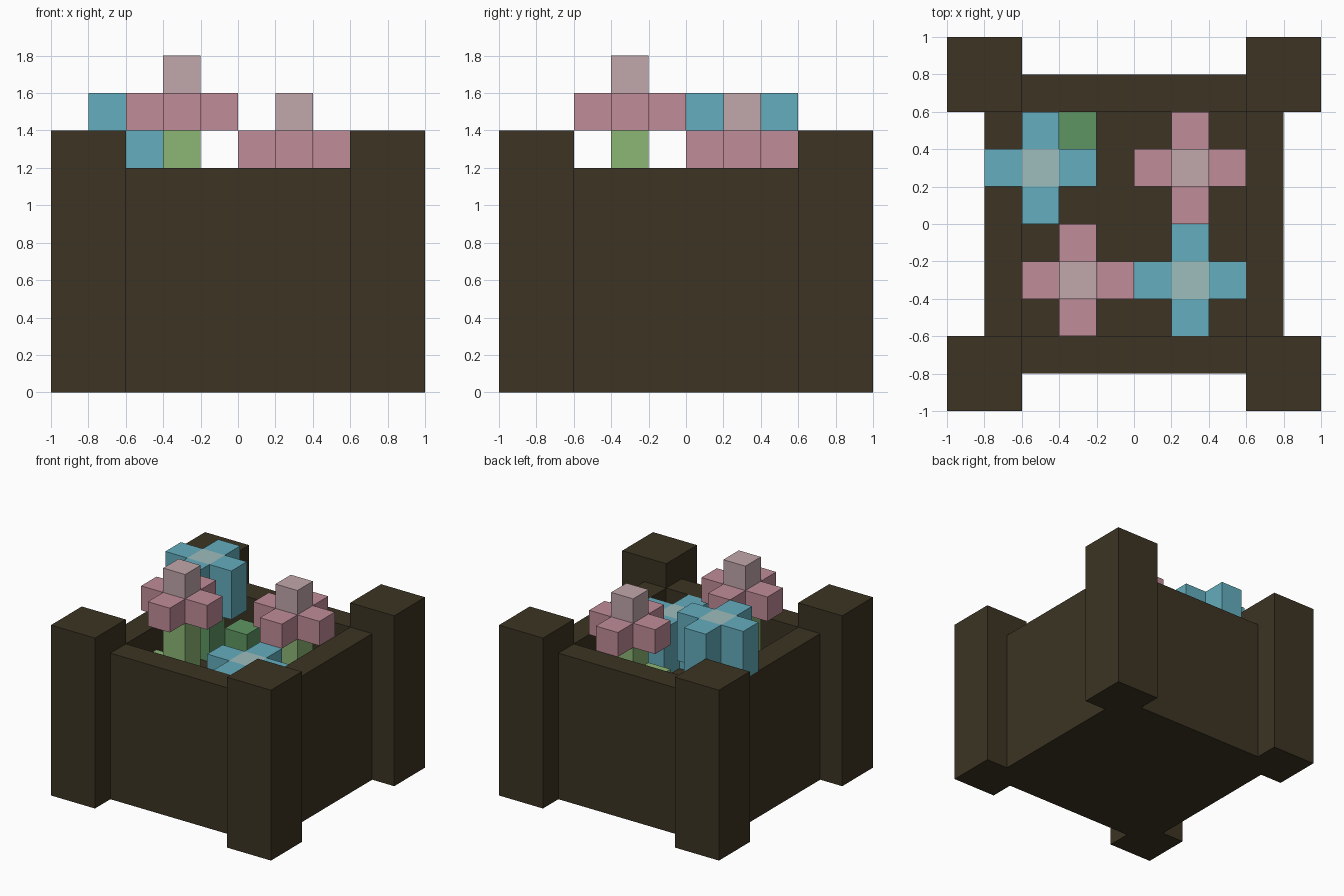
import bpy
import bmesh
from mathutils import Matrix, Vector

cube = bpy.data.objects.get("Cube")
if cube:
    bpy.data.objects.remove(cube, do_unlink=True)

U = 0.2  # one block


def linear(v):
    v /= 255
    return v / 12.92 if v <= 0.04045 else ((v + 0.055) / 1.055) ** 2.4


def material(name, *rgb):
    mat = bpy.data.materials.new(name)
    colour = [linear(v) for v in rgb] + [1]
    mat.use_nodes = True
    mat.diffuse_color = colour
    mat.node_tree.nodes["Principled BSDF"].inputs["Base Color"].default_value = colour
    return mat


wood = material("dark_brown", 60, 52, 35)
pink = material("pink", 192, 140, 152)
pale_pink = material("pale_pink", 193, 167, 171)
blue = material("blue", 100, 173, 189)
pale_blue = material("pale_blue", 158, 188, 188)
light_green = material("light_green", 140, 182, 116)
dark_green = material("dark_green", 95, 149, 98)


def blocks(name, mat, boxes):
    """One object from boxes given as (centre x, centre y, size x, size y, bottom, top)."""
    bm = bmesh.new()
    for x, y, sx, sy, low, high in boxes:
        place = Matrix.Translation((x, y, (low + high) / 2))
        size = Matrix.Diagonal(Vector((sx, sy, high - low, 1)))
        bmesh.ops.create_cube(bm, size=1, matrix=place @ size)
    mesh = bpy.data.meshes.new(name)
    bm.to_mesh(mesh)
    bm.free()
    mesh.materials.append(mat)
    obj = bpy.data.objects.new(name, mesh)
    bpy.context.collection.objects.link(obj)
    return obj


SIDES = ((1, 0), (-1, 0), (0, 1), (0, -1))
SOIL = 0.8

# Planter: corner posts, side walls and soil
blocks("corner_posts", wood,
       [(0.8 * i, 0.8 * j, 0.4, 0.4, 0, 1.4) for i in (-1, 1) for j in (-1, 1)])
blocks("planter_walls", wood,
       [(0.7 * i, 0.7 * j, U if i else 1.2, U if j else 1.2, 0, 1.2) for i, j in SIDES])
blocks("soil", wood, [(0, 0, 1.2, 1.2, 0, SOIL)])


def petals(x, y, low, high):
    return [(x + U * i, y + U * j, U, U, low, high) for i, j in SIDES]


# Upright pink flowers: stem, petal cross, raised centre
def pink_flower(name, x, y, base):
    blocks(name + "_stem", light_green, [(x, y, U, U, SOIL, base)])
    blocks(name + "_petals", pink, petals(x, y, base, base + U) + [(x, y, U, U, base, base + U)])
    blocks(name + "_centre", pale_pink, [(x, y, U, U, base + U, base + 2 * U)])
    blocks(name + "_leaf", light_green, [(x - U, y, U, U, SOIL, SOIL + U)])


# Drooping blue flowers: petals hang two blocks down around the stem
def blue_flower(name, x, y, top):
    blocks(name + "_stem", dark_green, [(x, y, U, U, SOIL, top - U)])
    blocks(name + "_petals", blue, petals(x, y, top - 2 * U, top))
    blocks(name + "_centre", pale_blue, [(x, y, U, U, top - U, top)])


pink_flower("tall_pink_flower", -0.3, -0.3, 1.4)
pink_flower("short_pink_flower", 0.3, 0.3, 1.2)
blue_flower("tall_blue_flower", -0.5, 0.3, 1.6)
blue_flower("short_blue_flower", 0.3, -0.3, 1.2)
blocks("tall_blue_flower_leaf", dark_green, [(-0.3, 0.5, U, U, SOIL, SOIL + U)])
